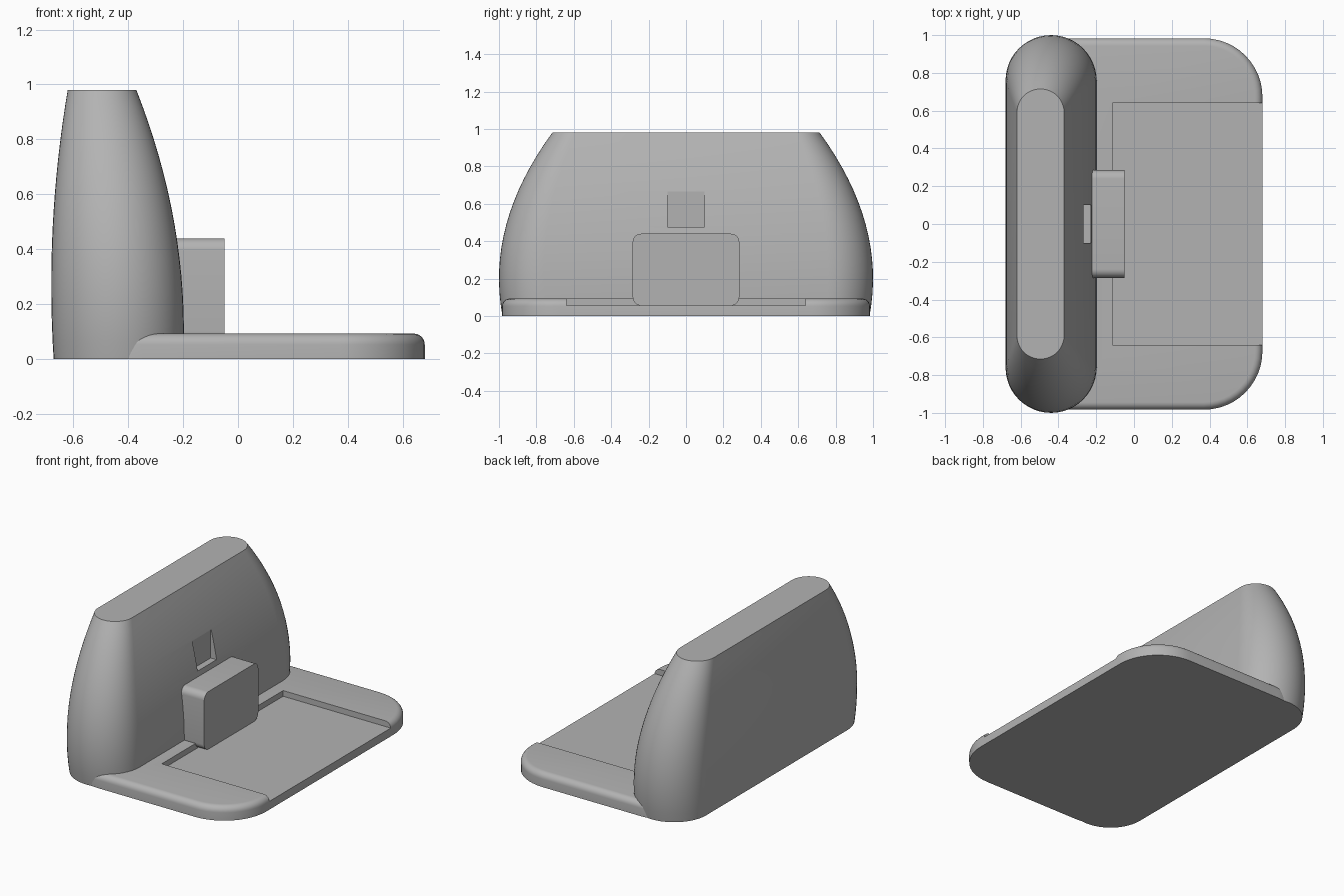
import bpy, bmesh, math

if "Cube" in bpy.data.objects:
    bpy.data.objects.remove(bpy.data.objects["Cube"], do_unlink=True)

grey = bpy.data.materials.new("plain grey")
grey.use_nodes = True
grey.diffuse_color = (0.45, 0.45, 0.45, 1)
grey.node_tree.nodes["Principled BSDF"].inputs["Base Color"].default_value = (0.45, 0.45, 0.45, 1)


def rounded_rect(x0, x1, y0, y1, r, steps=12):
    """Counter-clockwise outline of a rectangle with round corners."""
    pts = []
    corners = [(x1 - r, y1 - r), (x0 + r, y1 - r), (x0 + r, y0 + r), (x1 - r, y0 + r)]
    for i, (cx, cy) in enumerate(corners):
        for k in range(steps + 1):
            a = math.pi / 2 * (i + k / steps)
            pts.append((cx + r * math.cos(a), cy + r * math.sin(a)))
    return pts


def loft(name, rings):
    """Skin a list of equal-length rings of 3D points and cap both ends."""
    bm = bmesh.new()
    loops = [[bm.verts.new(p) for p in ring] for ring in rings]
    n = len(loops[0])
    for a, b in zip(loops, loops[1:]):
        for i in range(n):
            j = (i + 1) % n
            bm.faces.new((a[i], a[j], b[j], b[i]))
    bm.faces.new(loops[0][::-1])
    bm.faces.new(loops[-1])
    bmesh.ops.remove_doubles(bm, verts=bm.verts, dist=1e-5)
    bmesh.ops.recalc_face_normals(bm, faces=bm.faces)
    mesh = bpy.data.meshes.new(name)
    bm.to_mesh(mesh)
    bm.free()
    mesh.materials.append(grey)
    obj = bpy.data.objects.new(name, mesh)
    bpy.context.collection.objects.link(obj)
    return obj


def box(name, x0, x1, y0, y1, z0, z1):
    ring = [(x0, y0), (x1, y0), (x1, y1), (x0, y1)]
    return loft(name, [[(x, y, z) for x, y in ring] for z in (z0, z1)])


def activate(obj):
    bpy.ops.object.select_all(action="DESELECT")
    obj.select_set(True)
    bpy.context.view_layer.objects.active = obj


def cut(obj, cutter):
    mod = obj.modifiers.new("cut", "BOOLEAN")
    mod.operation = "DIFFERENCE"
    mod.solver = "EXACT"
    mod.object = cutter
    activate(obj)
    bpy.ops.object.modifier_apply(modifier=mod.name)
    bpy.data.objects.remove(cutter, do_unlink=True)


def smooth(obj):
    activate(obj)
    bpy.ops.object.shade_smooth_by_angle(angle=math.radians(30))


# Upright tower: pill-shaped sections that taper along curved sides
HEIGHT = 0.98
rings = []
for i in range(17):
    z = HEIGHT * i / 16
    back = -0.68 + 0.06 * ((z - 0.27) / 0.71) ** 2
    face = -0.197 - 0.173 * (max(z - 0.1, 0) / 0.88) ** 2
    half = 1 - 0.285 * ((z - 0.2) / 0.78) ** 2
    outline = rounded_rect(back, face, -half, half, (face - back) / 2)
    rings.append([(x, y, z) for x, y in outline])
tower = loft("tower", rings)
# Small window pocket in the tower face
cut(tower, box("pocket_cutter", -0.272, 0, -0.1, 0.1, 0.475, 0.665))
smooth(tower)

# Base plate with round corners and a rounded top edge
TOP, EDGE = 0.093, 0.04
levels = [(0, 0)]
for k in range(7):
    a = math.pi / 2 * k / 6
    levels.append((EDGE * (1 - math.cos(a)), TOP - EDGE + EDGE * math.sin(a)))
rings = []
for inset, z in levels:
    outline = rounded_rect(-0.66 + inset, 0.68 - inset, -0.983 + inset, 0.983 - inset, 0.31 - inset)
    rings.append([(x, y, z) for x, y in outline])
base = loft("base_plate", rings)
# Shallow tray that is open at the outer edge
cut(base, box("tray_cutter", -0.115, 0.8, -0.64, 0.64, 0.055, 0.2))
smooth(base)

# Connector block standing out of the tower face
outline = rounded_rect(-0.285, 0.285, 0.056, 0.44, 0.045, 8)
block = loft("connector_block", [[(x, y, z) for y, z in outline] for x in (-0.3, -0.05)])
smooth(block)
